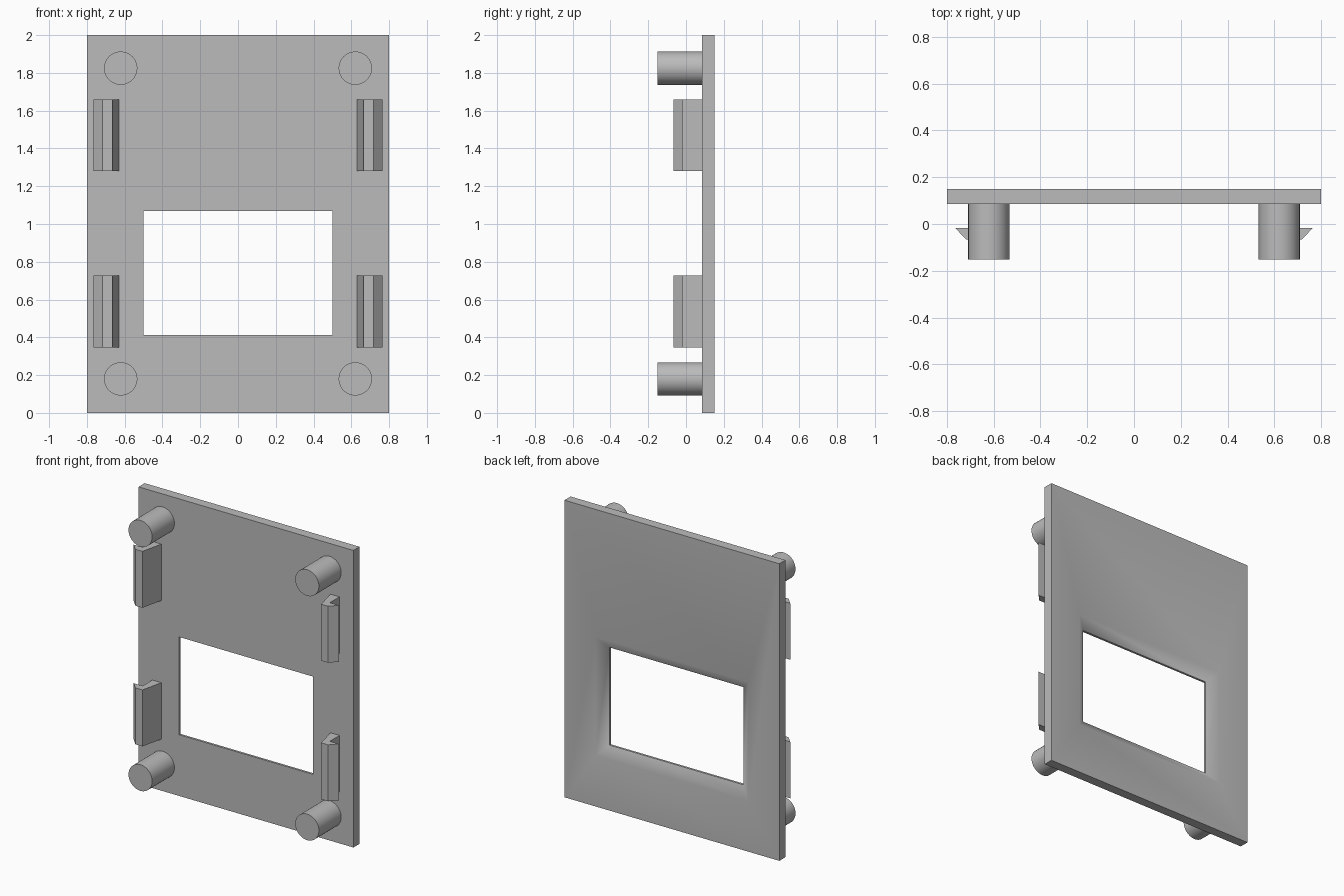
import bpy
import bmesh
from math import radians

cube = bpy.data.objects.get("Cube")
if cube:
    bpy.data.objects.remove(cube, do_unlink=True)

grey = bpy.data.materials.new("plain_grey")
grey.use_nodes = True
grey.diffuse_color = (0.5, 0.5, 0.5, 1)
grey.node_tree.nodes["Principled BSDF"].inputs["Base Color"].default_value = (0.5, 0.5, 0.5, 1)

FRONT, BACK = 0.085, 0.15      # panel faces along y


def finish(name, bm, angle):
    """Turn a bmesh into a grey object, smooth below the given angle."""
    bmesh.ops.recalc_face_normals(bm, faces=bm.faces)
    mesh = bpy.data.meshes.new(name)
    bm.to_mesh(mesh)
    bm.free()
    mesh.materials.append(grey)
    obj = bpy.data.objects.new(name, mesh)
    bpy.context.collection.objects.link(obj)
    bpy.ops.object.select_all(action='DESELECT')
    obj.select_set(True)
    bpy.context.view_layer.objects.active = obj
    bpy.ops.object.shade_smooth_by_angle(angle=radians(angle))
    return obj


# Panel: a cycle of rectangular rings, with a bevelled window at the back
def panel():
    bm = bmesh.new()

    def ring(half, low, high, y):
        corners = [(-half, low), (half, low), (half, high), (-half, high)]
        return [bm.verts.new((x, y, z)) for x, z in corners]

    bevel, lip = 0.07, FRONT + 0.015
    half, low, high = 0.5, 0.412, 1.07
    rings = [
        ring(0.8, 0, 2, FRONT),
        ring(0.8, 0, 2, BACK),
        ring(half + bevel, low - bevel, high + bevel, BACK),
        ring(half, low, high, lip),
        ring(half, low, high, FRONT),
    ]
    for a, b in zip(rings, rings[1:] + rings[:1]):
        for i in range(4):
            j = (i + 1) % 4
            bm.faces.new((a[i], a[j], b[j], b[i]))
    finish("panel", bm, 52)


def extrude_profile(name, points, direction, angle):
    bm = bmesh.new()
    face = bm.faces.new([bm.verts.new(p) for p in points])
    new = bmesh.ops.extrude_face_region(bm, geom=[face], use_keep_orig=True)
    verts = [v for v in new["geom"] if isinstance(v, bmesh.types.BMVert)]
    bmesh.ops.translate(bm, verts=verts, vec=direction)
    return finish(name, bm, angle)


# Locating pin: round post standing out from the front face
def pin(name, x, z):
    bm = bmesh.new()
    bmesh.ops.create_circle(bm, cap_ends=True, radius=0.088, segments=64)
    points = [(x + v.co.x, FRONT, z + v.co.y) for v in bm.verts]
    bm.free()
    extrude_profile(name, points, (0, -0.237, 0), 30)


# Snap clip: tapered stem with an outward hook
CLIP = [(0.63, FRONT), (0.665, -0.067), (0.717, -0.067),
        (0.764, -0.018), (0.697, -0.018), (0.697, FRONT)]


def clip(name, side, z):
    points = [(side * x, y, z) for x, y in CLIP]
    extrude_profile(name, points, (0, 0, 0.38), 20)


panel()
for side, label in ((1, "left"), (-1, "right")):
    for level, pin_z, clip_z in (("lower", 0.18, 0.347), ("upper", 1.825, 1.28)):
        pin(f"{level}_{label}_pin", side * 0.621, pin_z)
        clip(f"{level}_{label}_clip", side, clip_z)
